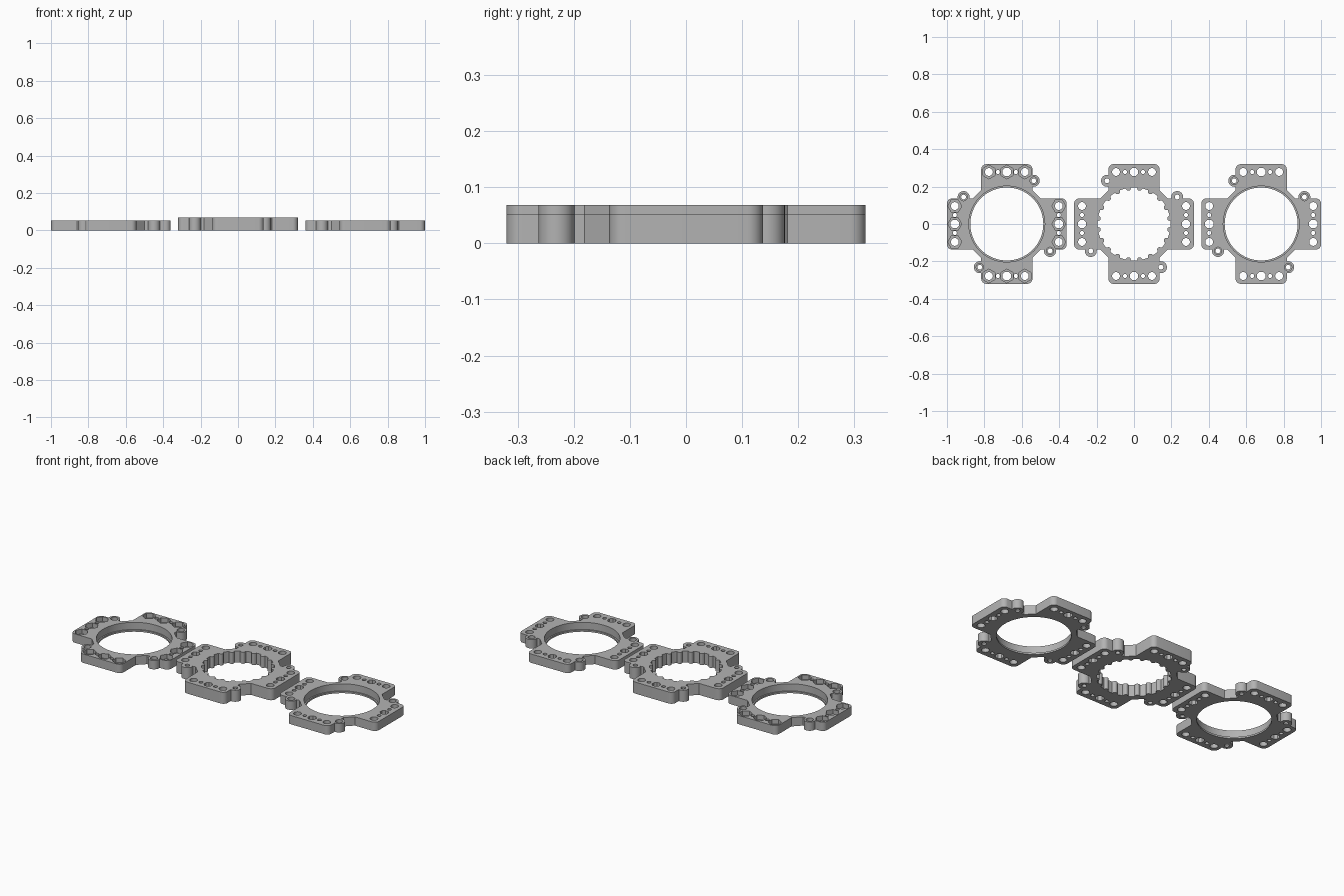
import bpy, bmesh
from math import sin, cos, pi, radians, asin

if "Cube" in bpy.data.objects:
    bpy.data.objects.remove(bpy.data.objects["Cube"], do_unlink=True)

grey = bpy.data.materials.new("plain_grey")
grey.use_nodes = True
colour = (0.45, 0.45, 0.45, 1)
grey.diffuse_color = colour
grey.node_tree.nodes["Principled BSDF"].inputs["Base Color"].default_value = colour

REACH, HALF, CORNER = 0.32, 0.137, 0.028     # arm length, half width, corner radius
EAR = (0.231, 0.144)
EAR_R = 0.032
ROW = 0.278                                  # distance of the hole rows


def arc(cx, cy, r, a0, a1, n):
    """Points along an arc, angles in degrees."""
    return [(cx + r * cos(radians(a0 + (a1 - a0) * i / n)),
             cy + r * sin(radians(a0 + (a1 - a0) * i / n))) for i in range(n + 1)]


def circle(cx, cy, r, n=24, start=0):
    return arc(cx, cy, r, start, start + 360, n)[:-1]


def quarter(points, k):
    """Rotate points by k quarter turns."""
    for _ in range(k):
        points = [(-y, x) for x, y in points]
    return points


def four(points):
    return [quarter(points, k) for k in range(4)]


def prisms(name, loops, z0, z1):
    """Extrude closed outlines between two heights."""
    bm = bmesh.new()
    for loop in loops:
        low = [bm.verts.new((x, y, z0)) for x, y in loop]
        high = [bm.verts.new((x, y, z1)) for x, y in loop]
        bm.faces.new(low[::-1])
        bm.faces.new(high)
        for i in range(len(loop)):
            j = (i + 1) % len(loop)
            bm.faces.new((low[i], low[j], high[j], high[i]))
    mesh = bpy.data.meshes.new(name)
    bm.to_mesh(mesh)
    bm.free()
    obj = bpy.data.objects.new(name, mesh)
    bpy.context.collection.objects.link(obj)
    return obj


def outline():
    """Four arms with rounded corners, one ear beside each arm."""
    dip = math_angle = asin((EAR[1] - HALF) / EAR_R) * 180 / pi
    arm = [(0.181, -HALF)]
    arm += arc(REACH - CORNER, CORNER - HALF, CORNER, -90, 0, 8)
    arm += arc(REACH - CORNER, HALF - CORNER, CORNER, 0, 90, 8)
    arm += arc(EAR[0], EAR[1], EAR_R, -dip, 180 + dip, 20)
    arm.append((0.181, HALF))
    return [p for loop in four(arm) for p in loop]


def toothed_bore():
    """Bore with twenty rounded teeth pointing inwards."""
    n = 240
    return [((0.195 - 0.015 * max(0, -cos(20 * a)) ** 0.5) * cos(a),
             (0.195 - 0.015 * max(0, -cos(20 * a)) ** 0.5) * sin(a))
            for a in (2 * pi * i / n for i in range(n))]


def make_plate(name, x, height, bore, mirrored=False, seat=False, nuts=False):
    plate = prisms(name, [outline()], 0, height)

    # Holes that go right through
    through = [bore]
    for y, r, sides in ((-0.096, 0.021, 24), (-0.048, 0.011, 16), (0, 0.024, 8),
                        (0.048, 0.011, 16), (0.096, 0.021, 24)):
        through += four(circle(ROW, y, r, sides, 180 / sides))
    through += four(circle(EAR[0], EAR[1], 0.013, 16))
    cutters = [prisms("hole_cutter", through, -0.1, 0.2)]

    # Ring seat and ear counterbores
    if seat:
        pockets = [circle(0, 0, 0.203, 96)] + four(circle(EAR[0], EAR[1], 0.02))
        cutters.append(prisms("seat_cutter", pockets, 0.01, 0.2))
    # Hexagonal nut pockets
    if nuts:
        hexes = [h for y in (-0.096, 0, 0.096) for h in four(circle(ROW, y, 0.037, 6))]
        cutters.append(prisms("nut_cutter", hexes, 0.025, 0.2))

    for cutter in cutters:
        mod = plate.modifiers.new("cut", 'BOOLEAN')
        mod.operation = 'DIFFERENCE'
        mod.solver = 'EXACT'
        mod.object = cutter
    bpy.context.view_layer.update()
    graph = bpy.context.evaluated_depsgraph_get()
    mesh = bpy.data.meshes.new_from_object(plate.evaluated_get(graph))
    plate.modifiers.clear()
    plate.data = mesh
    for cutter in cutters:
        bpy.data.objects.remove(cutter, do_unlink=True)

    # Mirror if needed and move into place
    bm = bmesh.new()
    bm.from_mesh(mesh)
    for v in bm.verts:
        v.co.x = (-v.co.x if mirrored else v.co.x) + x
    if mirrored:
        bmesh.ops.reverse_faces(bm, faces=bm.faces[:])
    bm.to_mesh(mesh)
    bm.free()
    mesh.materials.clear()
    mesh.materials.append(grey)

    bpy.ops.object.select_all(action='DESELECT')
    plate.select_set(True)
    bpy.context.view_layer.objects.active = plate
    bpy.ops.object.shade_smooth_by_angle(angle=radians(30))


round_bore = circle(0, 0, 0.195, 96)
make_plate("nut_plate", -0.68, 0.052, round_bore, mirrored=True, seat=True, nuts=True)
make_plate("toothed_plate", 0, 0.068, toothed_bore())
make_plate("cover_plate", 0.68, 0.052, round_bore, seat=True)
